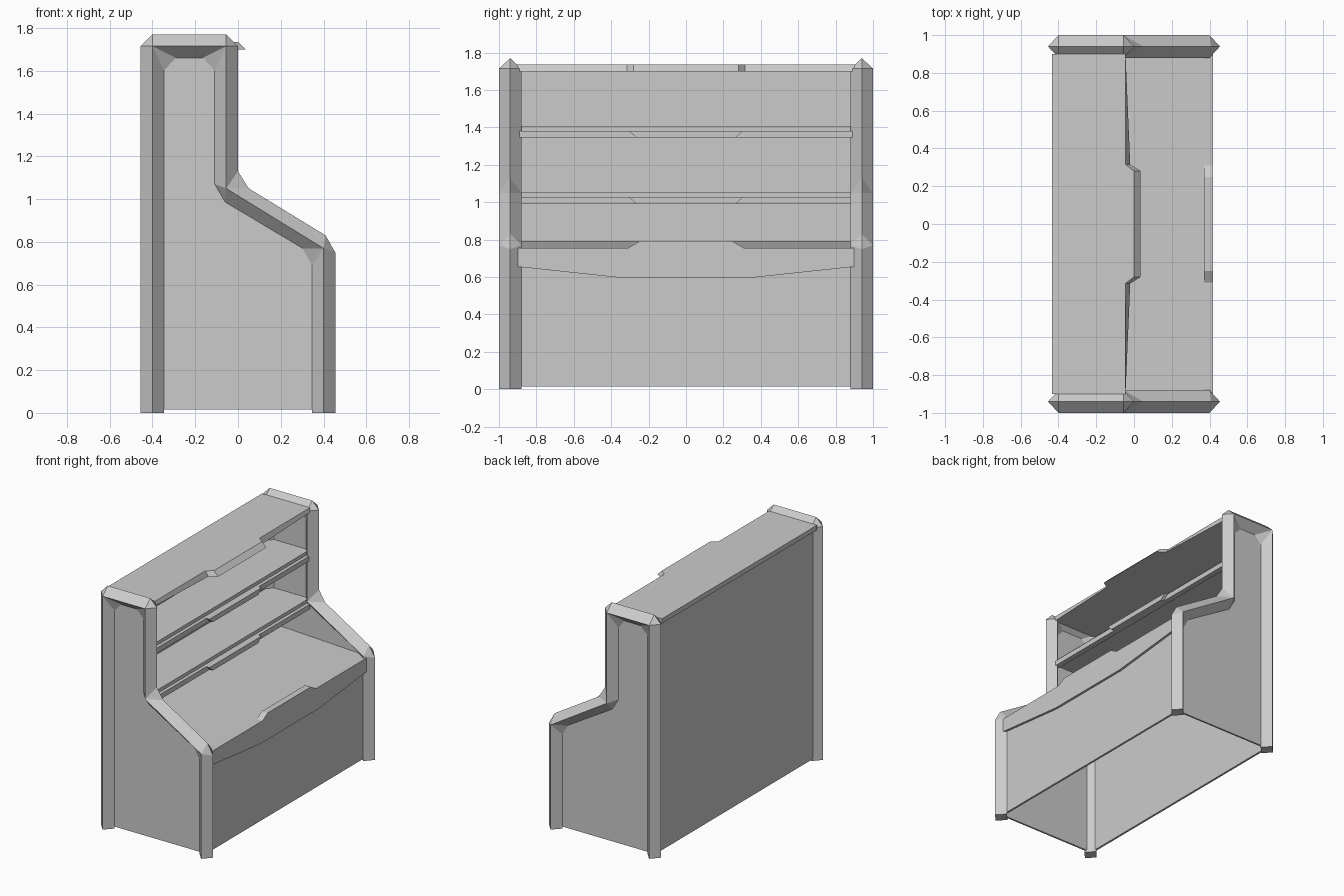
import bpy, bmesh

if "Cube" in bpy.data.objects:
    bpy.data.objects.remove(bpy.data.objects["Cube"])


def loft(name, rings):
    """Skin a list of equal-length point rings and cap both ends."""
    bm = bmesh.new()
    rows = [[bm.verts.new(p) for p in r] for r in rings]
    n = len(rows[0])
    for a, b in zip(rows, rows[1:]):
        for i in range(n):
            j = (i + 1) % n
            bm.faces.new((a[i], a[j], b[j], b[i]))
    bm.faces.new(rows[0])
    bm.faces.new(rows[-1])
    bmesh.ops.remove_doubles(bm, verts=bm.verts, dist=0.0005)
    bmesh.ops.recalc_face_normals(bm, faces=bm.faces)
    me = bpy.data.meshes.new(name)
    bm.to_mesh(me)
    bm.free()
    ob = bpy.data.objects.new(name, me)
    bpy.context.collection.objects.link(ob)
    return ob


def box(name, x0, x1, y0, y1, z0, z1):
    return loft(name, [[(x0, y0, z), (x1, y0, z), (x1, y1, z), (x0, y1, z)] for z in (z0, z1)])


def tab_outline(back, end, shoulder, tab, z, w):
    """Board outline in plan with a central tab on its front edge."""
    right = [(end, w), (shoulder, 0.315), (tab, 0.28)]
    front = [(x, -y, z) for x, y in right] + [(x, y, z) for x, y in reversed(right)]
    return [(back, -w, z)] + front + [(back, w, z)]


# Diamond-section side frames: (x, z) of ridge, outer and inner edges
ridge = [(-.40, 0), (-.40, 1.715), (-.055, 1.715), (-.055, 1.05), (.40, .77), (.40, 0)]
outer = [(-.455, 0), (-.455, 1.715), (-.40, 1.77), (-.055, 1.77), (0, 1.715),
         (0, 1.13), (.05, 1.05), (.41, .83), (.455, .75), (.455, 0)]
inner = [(-.345, 0), (-.345, 1.60), (-.29, 1.66), (-.165, 1.66), (-.11, 1.60),
         (-.11, 1.07), (-.06, .985), (.30, .77), (.345, .69), (.345, 0)]
panel = [(-.40, .015)] + ridge[1:5] + [(.40, .015)]
for side, s in (("left", -1), ("right", 1)):
    rings = []
    for i, (o, n) in enumerate(zip(outer, inner)):
        r = ridge[(i + 1) // 2]
        rings.append([(o[0], s * .94, o[1]), (r[0], s, r[1]),
                      (n[0], s * .94, n[1]), (r[0], s * .88, r[1])])
    loft(side + "_frame", rings)
    # Thin end panel filling the frame
    loft(side + "_end_panel", [[(x, s * y, z) for x, z in panel] for y in (.928, .941)])

# Back and front panels
box("back_panel", -.41, -.395, -.94, .94, .015, 1.715)
box("front_panel", .385, .40, -.94, .94, .015, .74)

# Gently sloping desk top and its shaped apron
desk = [(-.40, .76), (-.40, .79), (.375, .755), (.375, .73)]
loft("desk_top", [[(x, y, z) for x, z in desk] for y in (-.935, .935)])
half = [(.90, .755), (.31, .755), (.25, .79)]
under = [(.34, .595), (.90, .655)]
apron = (half + [(-y, z) for y, z in reversed(half)]
         + [(-y, z) for y, z in reversed(under)] + under)
loft("apron", [[(x, y, z) for y, z in apron] for x in (.37, .417)])

# Top board with bevelled front edge and tab
loft("top_board", [tab_outline(-.435, -.045, -.02, .035, 1.70, .90),
                   tab_outline(-.435, -.045, -.045, 0, 1.735, .90)])

# Two shelves, each with a lower front lip and a tapered central tab
for name, z in (("lower", .99), ("upper", 1.345)):
    box(name + "_shelf", -.40, -.07, -.935, .935, z + .03, z + .062)
    box(name + "_shelf_lip", -.085, -.045, -.90, .90, z, z + .037)
    tab = [(-.305, z + .037), (.305, z + .037), (.265, z), (-.265, z)]
    loft(name + "_shelf_tab", [[(x, y, h) for y, h in tab] for x in (-.05, -.02)])
